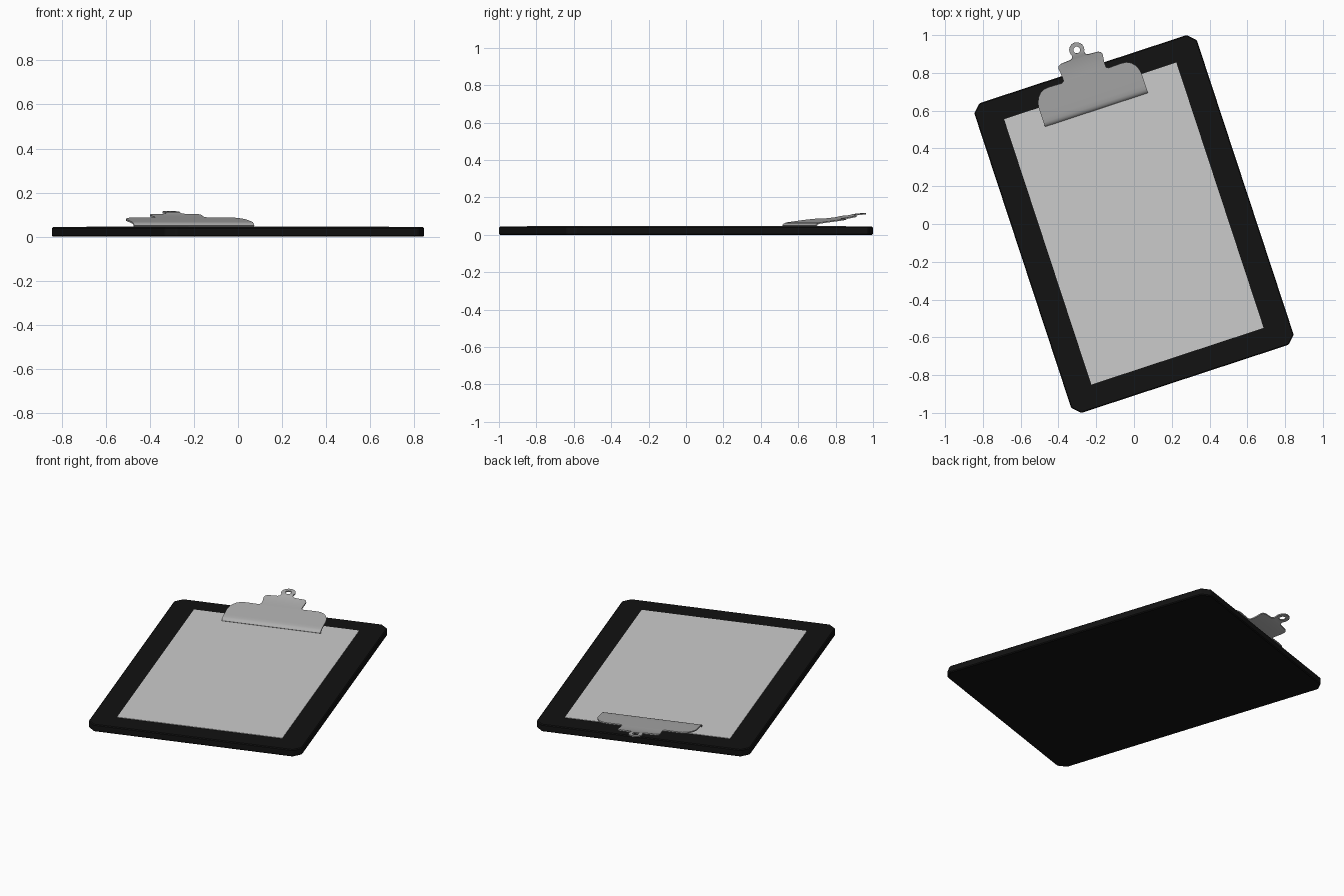
import bpy, bmesh
from math import radians, sin, cos, pi
from mathutils import Vector

if "Cube" in bpy.data.objects:
    bpy.data.objects.remove(bpy.data.objects["Cube"])

TURN = radians(18.2)   # the whole clipboard lies turned on the ground


def material(name, grey):
    m = bpy.data.materials.new(name)
    m.diffuse_color = (grey, grey, grey, 1)
    m.use_nodes = True
    m.node_tree.nodes["Principled BSDF"].inputs["Base Color"].default_value = m.diffuse_color
    return m


def finish(bm, name, mat=None):
    me = bpy.data.meshes.new(name)
    bm.to_mesh(me)
    bm.free()
    ob = bpy.data.objects.new(name, me)
    bpy.context.collection.objects.link(ob)
    ob.rotation_euler.z = TURN
    if mat:
        me.materials.append(mat)
    return ob


def slab(name, pts, z0, z1, mat=None):
    bm = bmesh.new()
    face = bm.faces.new([bm.verts.new((x, y, z0)) for x, y in pts])
    ext = bmesh.ops.extrude_face_region(bm, geom=[face])
    for v in ext["geom"]:
        if isinstance(v, bmesh.types.BMVert):
            v.co.z = z1
    bmesh.ops.recalc_face_normals(bm, faces=bm.faces)
    return finish(bm, name, mat)


# Board with cut corners and a fine edge bevel
W, H, C = 0.62, 0.863, 0.042
board = slab("board", [(W - C, -H), (W, -H + C), (W, H - C), (W - C, H),
                       (-W + C, H), (-W, H - C), (-W, -H + C), (-W + C, -H)],
             0, 0.043, material("black", 0.006))
bev = board.modifiers.new("edge", "BEVEL")
bev.width, bev.segments, bev.limit_method = 0.005, 1, "ANGLE"

# Sheet of paper
slab("paper", [(-0.48, -0.737), (0.48, -0.737), (0.48, 0.742), (-0.48, 0.742)], 0.042, 0.0455)

# Clip outline: right half, mirrored to the left, with a ring tab on top
half = [(0.287, 0.636), (0.287, 0.745), (0.282, 0.77), (0.27, 0.795), (0.253, 0.814),
        (0.23, 0.826), (0.20, 0.829), (0.13, 0.827), (0.118, 0.835), (0.118, 0.86),
        (0.123, 0.905), (0.119, 0.917), (0.105, 0.925), (0.05, 0.928), (0.036, 0.936)]
RING = 0.97
half += [(0.04 * cos(a), RING + 0.04 * sin(a)) for a in [radians(d) for d in range(-30, 90, 15)]]
outline = half + [(0, RING + 0.04)] + [(-x, y) for x, y in reversed(half)]
hole = [(0.018 * cos(i * pi / 8), RING + 0.018 * sin(i * pi / 8)) for i in range(16)]

bm = bmesh.new()
edges = []
for loop in (outline, hole):
    vs = [bm.verts.new((x, y, 0)) for x, y in loop]
    edges += [bm.edges.new((vs[i - 1], vs[i])) for i in range(len(vs))]
bmesh.ops.triangle_fill(bm, edges=edges, use_beauty=True, use_dissolve=False, normal=(0, 0, 1))

# Side profile: curled gripping lip, then a gentle rise to the ring
profile = [(0.636, 0.050), (0.640, 0.056), (0.648, 0.062), (0.660, 0.066), (0.68, 0.069),
           (0.71, 0.073), (0.765, 0.080), (0.83, 0.088), (0.875, 0.093), (0.925, 0.103),
           (0.95, 0.111), (1.01, 0.117)]
for y, z in profile[1:-1]:
    bmesh.ops.bisect_plane(bm, geom=bm.verts[:] + bm.edges[:] + bm.faces[:],
                           plane_co=Vector((0, y, 0)), plane_no=Vector((0, 1, 0)))
for v in bm.verts:
    for (y0, z0), (y1, z1) in zip(profile, profile[1:]):
        if v.co.y <= y1 + 1e-5:
            break
    v.co.z = z0 + (z1 - z0) * (v.co.y - y0) / (y1 - y0)
bmesh.ops.recalc_face_normals(bm, faces=bm.faces)
if sum(f.normal.z for f in bm.faces) < 0:
    bmesh.ops.reverse_faces(bm, faces=bm.faces)
clip = finish(bm, "clip", material("steel", 0.42))
sol = clip.modifiers.new("thickness", "SOLIDIFY")
sol.thickness, sol.offset = 0.007, -1

bpy.context.view_layer.objects.active = clip
clip.select_set(True)
bpy.ops.object.convert(target="MESH")
bpy.ops.object.shade_smooth_by_angle(angle=radians(40))
